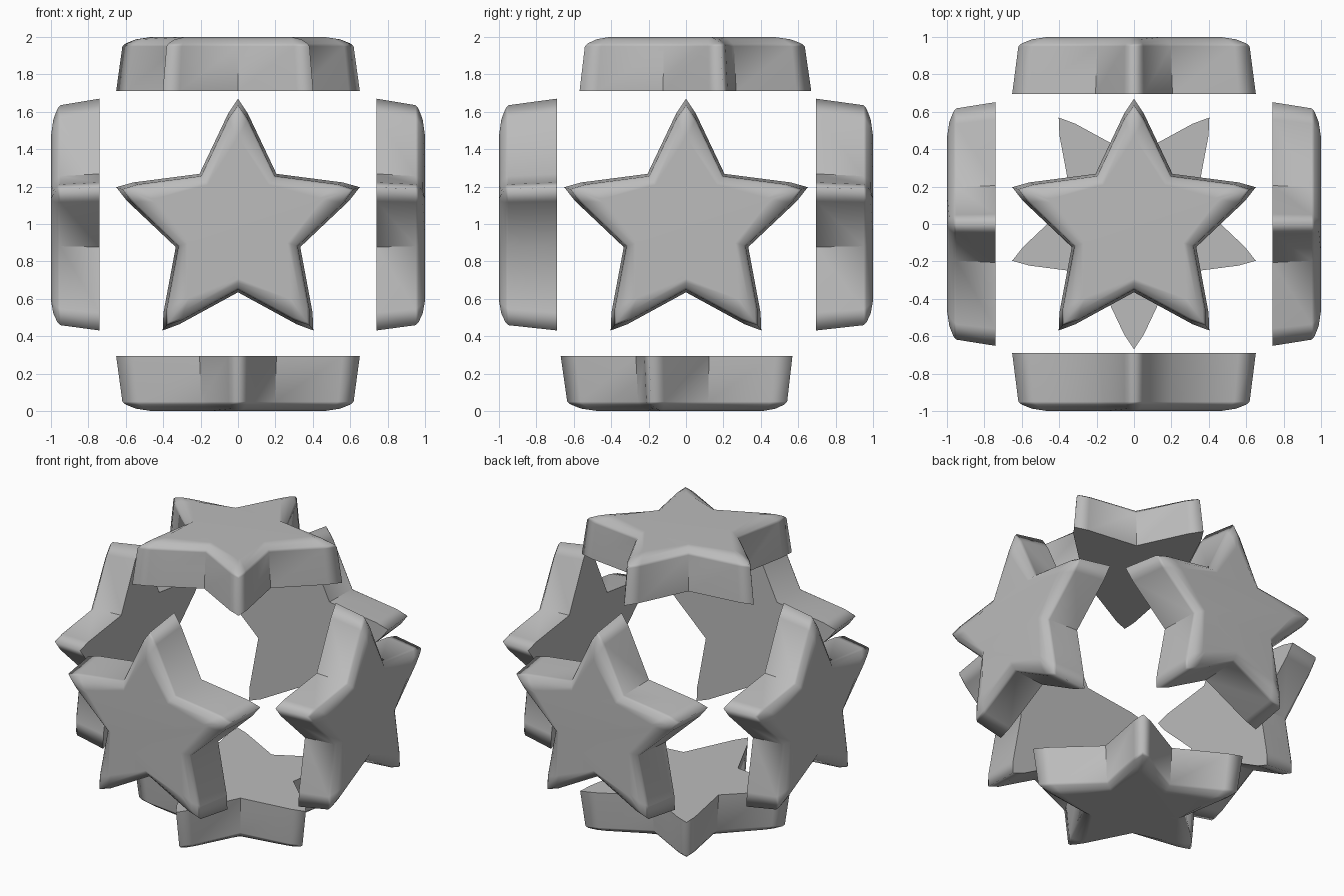
import bpy
import bmesh
from math import radians
from mathutils import Matrix, Vector

default_cube = bpy.data.objects.get("Cube")
if default_cube:
    bpy.data.objects.remove(default_cube, do_unlink=True)

# One plain grey for every star
grey = bpy.data.materials.new("plain grey")
grey.use_nodes = True
colour = (0.5, 0.5, 0.5, 1)
grey.diffuse_color = colour
bsdf = next(n for n in grey.node_tree.nodes if n.type == 'BSDF_PRINCIPLED')
bsdf.inputs["Base Color"].default_value = colour

# Rounded rim: depth below the outer face, tip radius, shoulder radius,
# shoulder half width, valley radius
RIM = [(0.05, 0.65, 0.58, 0.05, 0.335),
       (0.035, 0.632, 0.565, 0.046, 0.325),
       (0.013, 0.575, 0.53, 0.03, 0.3),
       (0, 0.487, 0.46, 0.012, 0.278)]
BASE = (0.685, 0.605, 0.053, 0.35)


def star_outline(tip, shoulder, width, valley):
    """Blunt five-armed outline, anticlockwise from the arm along +y."""
    points = []
    for arm in range(5):
        turn = Matrix.Rotation(radians(72 * arm), 3, 'Z')
        half = Matrix.Rotation(radians(36), 3, 'Z')
        points += [turn @ Vector((width, shoulder, 0)),
                   turn @ Vector((0, tip, 0)),
                   turn @ Vector((-width, shoulder, 0)),
                   turn @ half @ Vector((0, valley, 0))]
    return points


def make_star(name, out, up, inner, soft_valleys=False):
    out, up = Vector(out), Vector(up)
    thickness = 1 - inner
    bm = bmesh.new()

    # Stack the outlines from the flat inner face to the rounded outer face
    levels = [(thickness, *BASE)] + RIM
    rings = []
    for depth, *shape in levels:
        lift = Vector((0, 0, thickness - depth))
        rings.append([bm.verts.new(p + lift) for p in star_outline(*shape)])
    count = len(rings[0])
    for low, high in zip(rings, rings[1:]):
        for i in range(count):
            j = (i + 1) % count
            bm.faces.new((low[i], low[j], high[j], high[i]))
    bm.faces.new(rings[-1])
    bm.faces.new(rings[0][::-1])

    # Smooth shading with a sharp inner rim and creased wall valleys
    for face in bm.faces:
        face.smooth = True
    for i in range(count):
        bm.edges.get((rings[0][i], rings[0][(i + 1) % count])).smooth = False
        if i % 4 == 3 and not soft_valleys:
            bm.edges.get((rings[0][i], rings[1][i])).smooth = False

    mesh = bpy.data.meshes.new(name)
    bm.to_mesh(mesh)
    bm.free()
    mesh.materials.append(grey)
    obj = bpy.data.objects.new(name, mesh)
    bpy.context.collection.objects.link(obj)

    # Stand the star on its side of the ball
    axes = Matrix((up.cross(out), up, out)).transposed()
    place = Vector((0, 0, 1)) + out * inner - up * 0.015
    obj.matrix_world = Matrix.Translation(place) @ axes.to_4x4()
    flat = obj.modifiers.new("flat_faces", 'WEIGHTED_NORMAL')
    flat.keep_sharp = True


UP = (0, 0, 1)
make_star("top_star", UP, (0, 1, 0), 0.71)
make_star("bottom_star", (0, 0, -1), (0, -1, 0), 0.705)
make_star("front_star", (0, -1, 0), UP, 0.69, soft_valleys=True)
make_star("back_star", (0, 1, 0), UP, 0.695)
make_star("left_star", (1, 0, 0), UP, 0.74)
make_star("right_star", (-1, 0, 0), UP, 0.74)
